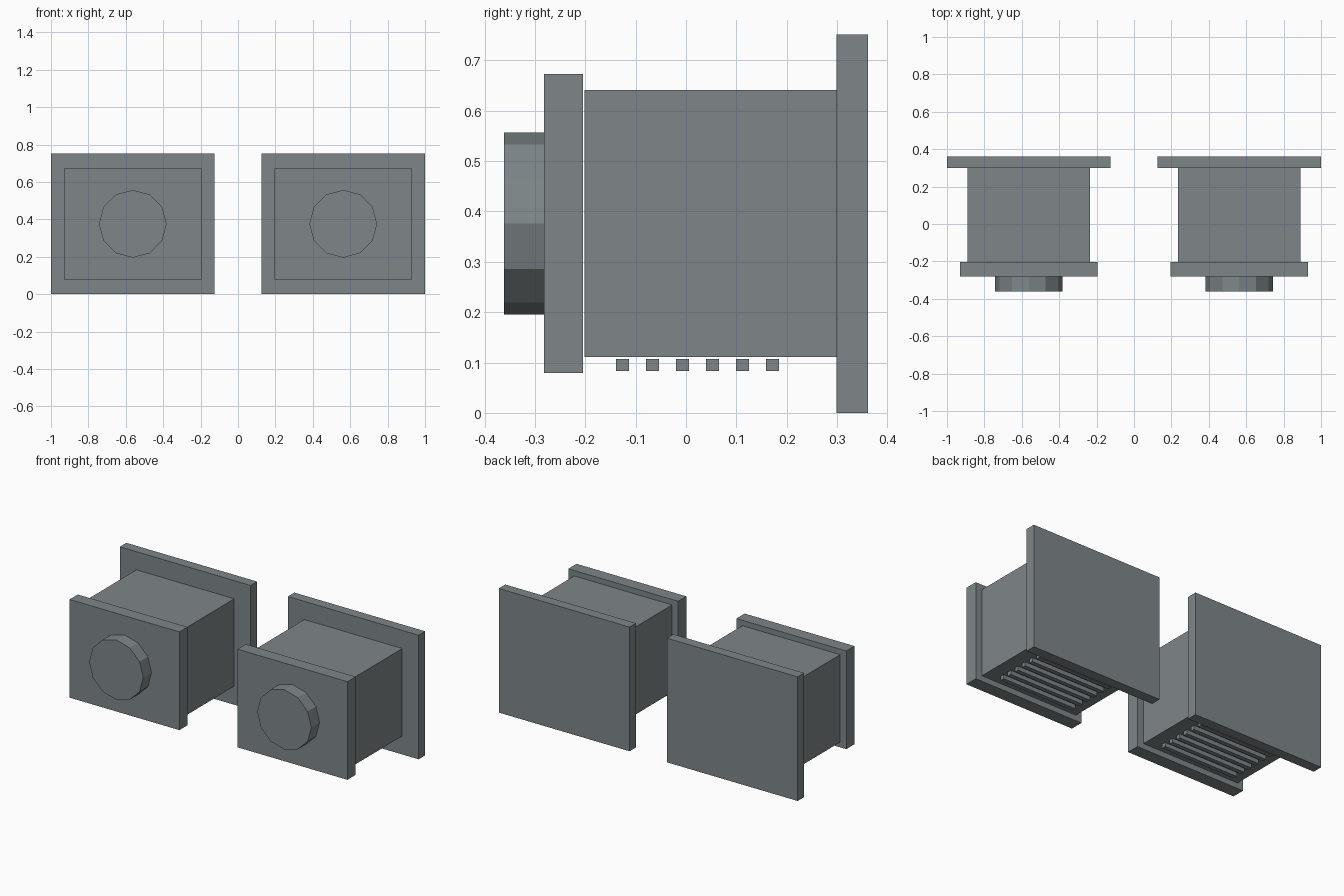
import bpy
import math

cube = bpy.data.objects.get("Cube")
if cube:
    bpy.data.objects.remove(cube, do_unlink=True)

# Single painted-metal colour
COLOUR = (0.21, 0.24, 0.25, 1.0)
metal = bpy.data.materials.new("slate_grey_metal")
metal.use_nodes = True
metal.diffuse_color = COLOUR
bsdf = next(n for n in metal.node_tree.nodes if n.type == "BSDF_PRINCIPLED")
bsdf.inputs["Base Color"].default_value = COLOUR
bsdf.inputs["Roughness"].default_value = 0.6

UNIT_X = 0.5625   # distance of each unit from the centre
AXIS_Z = 0.376    # height of the unit's axis


def finish(name):
    obj = bpy.context.object
    obj.name = name
    obj.data.materials.append(metal)
    bpy.ops.object.transform_apply(location=False, rotation=True, scale=True)
    return obj


def box(name, x, width, y, z):
    """Box centred on x, spanning the given y and z ranges."""
    bpy.ops.mesh.primitive_cube_add(
        size=1, location=(x, sum(y) / 2, sum(z) / 2))
    bpy.context.object.scale = (width, y[1] - y[0], z[1] - z[0])
    return finish(name)


def build_unit(side, x):
    # Wide mounting plate at the back
    box(side + "_back_plate", x, 0.875, (0.299, 0.361), (0, 0.751))
    # Main housing
    box(side + "_housing", x, 0.655, (-0.202, 0.299), (0.111, 0.641))
    # Front flange
    box(side + "_front_flange", x, 0.735, (-0.282, -0.204), (0.079, 0.673))

    # Twelve-sided knob with a corner at the top
    bpy.ops.mesh.primitive_cylinder_add(
        vertices=12, radius=0.181, depth=0.08,
        location=(x, -0.321, AXIS_Z), rotation=(math.pi / 2, 0, 0))
    finish(side + "_knob")

    # Row of vent slats just below the housing
    for i in range(6):
        y = -0.139 + i * 0.0596
        box(f"{side}_vent_slat_{i + 1}", x, 0.5, (y, y + 0.026), (0.083, 0.107))


build_unit("right", -UNIT_X)
build_unit("left", UNIT_X)
